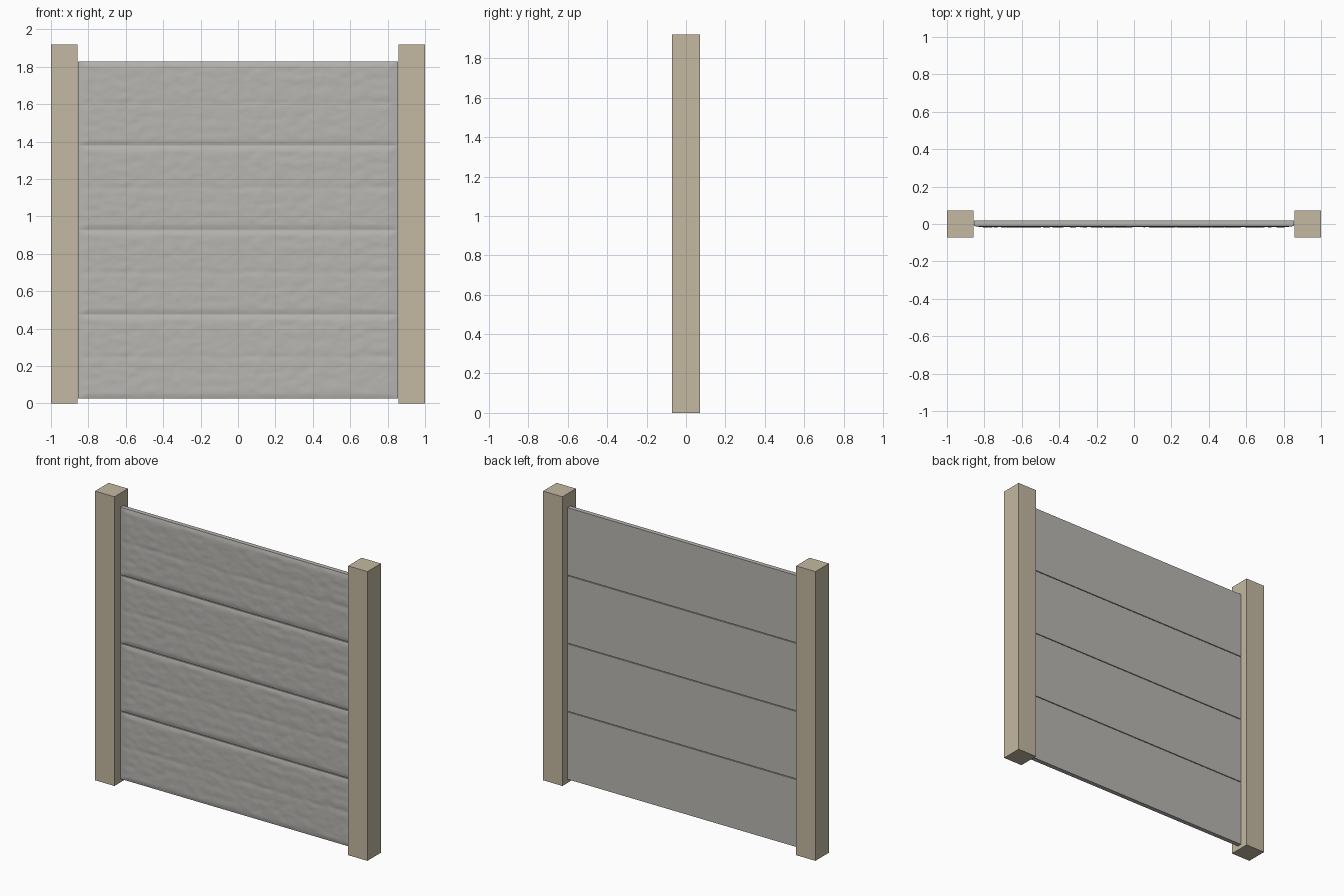
import bpy, bmesh, math
from mathutils import Vector, noise

if "Cube" in bpy.data.objects:
    bpy.data.objects.remove(bpy.data.objects["Cube"])


def material(name, rgb):
    m = bpy.data.materials.new(name)
    m.diffuse_color = (*rgb, 1)
    m.use_nodes = True
    m.node_tree.nodes["Principled BSDF"].inputs["Base Color"].default_value = m.diffuse_color
    return m


TAN = material("tan concrete", (0.546, 0.485, 0.358))
GREY = material("grey stone", (0.479, 0.468, 0.445))


def finish(name, bm, mat):
    bmesh.ops.recalc_face_normals(bm, faces=bm.faces)
    me = bpy.data.meshes.new(name)
    bm.to_mesh(me)
    bm.free()
    me.materials.append(mat)
    ob = bpy.data.objects.new(name, me)
    bpy.context.collection.objects.link(ob)
    return ob


# Square posts at both ends
POST_W, POST_H = 0.142, 1.92
for side, label in ((-1, "left_post"), (1, "right_post")):
    bm = bmesh.new()
    bmesh.ops.create_cube(bm, size=1)
    for v in bm.verts:
        v.co = Vector((v.co.x * POST_W + side * (1 - POST_W / 2),
                       v.co.y * POST_W, (v.co.z + 0.5) * POST_H))
    finish(label, bm, TAN)

# Stacked panels: flat back, rough stone front fading to flat borders
HALF_W, PANEL_H, PITCH, BASE = 0.856, 0.447, 0.452, 0.025
EDGE_Y, BACK_Y = -0.011, 0.019
NX, NZ = 150, 40


def relief(x, z):
    """Depth of the rough face at x, and z measured up the panel."""
    border = min((HALF_W - abs(x)) / 0.05, z / 0.025, (PANEL_H - z) / 0.025, 1)
    p = Vector((x * 14, 0, z * 24))
    rough = noise.noise(p) * 0.0018 + noise.noise(p * 2.3) * 0.001
    crease_z = PANEL_H * 0.5 + 0.008 * noise.noise(Vector((x * 6, 5, 0)))
    crease = 0.0018 * math.exp(-((z - crease_z) / 0.014) ** 2)
    return max(border, 0) * (0.0055 + rough - crease)


for i in range(4):
    bm = bmesh.new()
    bmesh.ops.create_grid(bm, x_segments=NX, y_segments=NZ, size=1)
    for v in bm.verts:
        x, z = v.co.x * HALF_W, (v.co.y + 1) / 2 * PANEL_H
        v.co = Vector((x, EDGE_Y - relief(x, z), BASE + i * PITCH + z))
    # Extrude the rim to the back and close it
    rim = [e for e in bm.edges if e.is_boundary]
    ext = bmesh.ops.extrude_edge_only(bm, edges=rim)["geom"]
    for v in ext:
        if isinstance(v, bmesh.types.BMVert):
            v.co.y = BACK_Y
    bmesh.ops.holes_fill(bm, edges=[e for e in bm.edges if e.is_boundary], sides=0)
    back = [f for f in bm.faces if len(f.verts) > 4]
    bmesh.ops.dissolve_limit(bm, angle_limit=0.01, verts=[v for f in back for v in f.verts],
                             edges=[e for f in back for e in f.edges])
    panel = finish(f"stone_panel_{i + 1}", bm, GREY)
    bpy.ops.object.select_all(action="DESELECT")
    panel.select_set(True)
    bpy.context.view_layer.objects.active = panel
    bpy.ops.object.shade_smooth_by_angle(angle=math.radians(35))

# Thin core showing in the joints between panels
bm = bmesh.new()
bmesh.ops.create_cube(bm, size=1)
for v in bm.verts:
    v.co = Vector((v.co.x * 2 * HALF_W, 0.004 + v.co.y * 0.016,
                   BASE + 0.1 + (v.co.z + 0.5) * (3 * PITCH + 0.2)))
finish("joint_core", bm, GREY)
